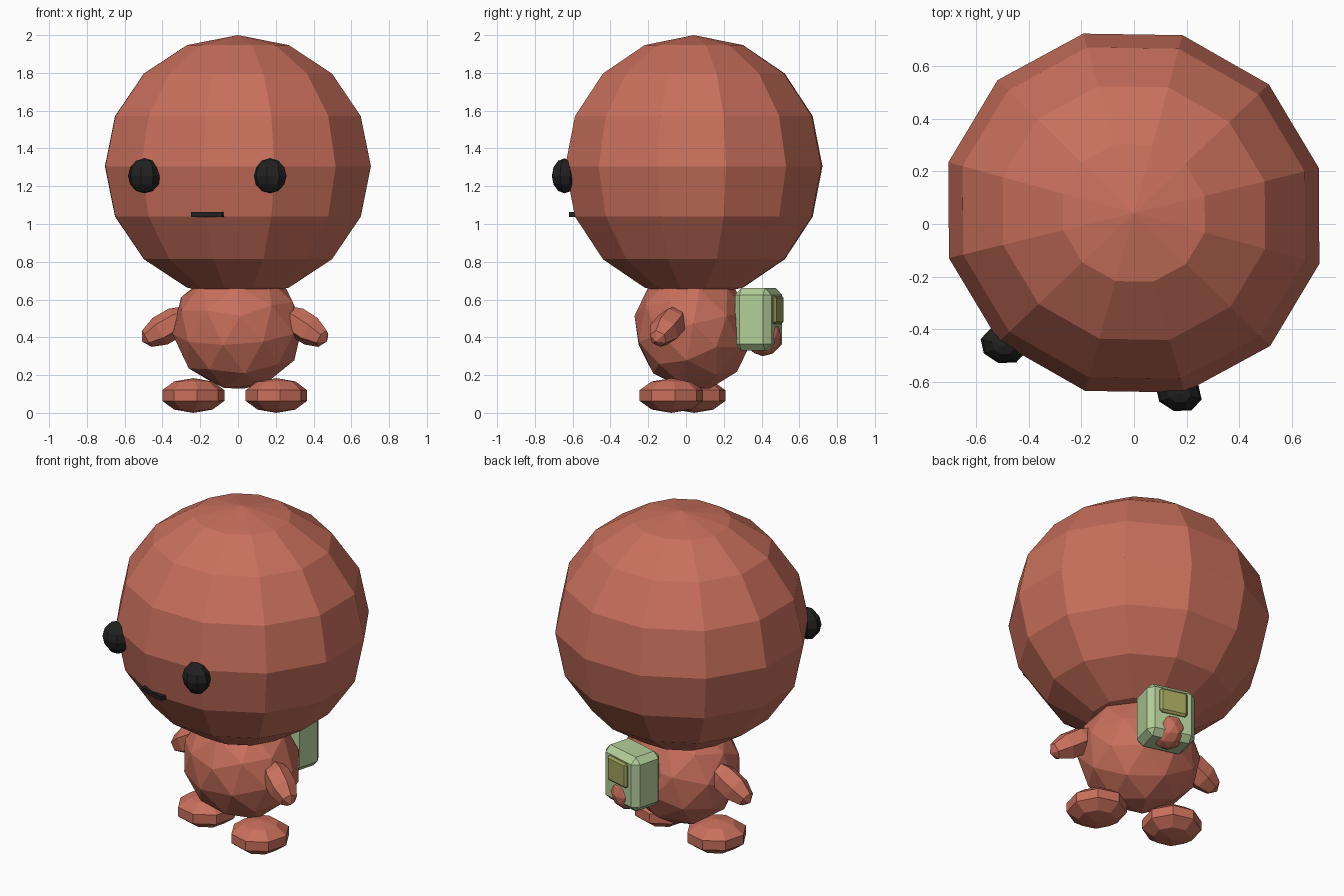
import bpy, bmesh
from math import radians
from mathutils import Matrix, Vector

if "Cube" in bpy.data.objects:
    bpy.data.objects.remove(bpy.data.objects["Cube"])

# Whole figure is turned a little towards its right
TURN = Matrix.Translation((-0.011, 0.003, 0)) @ Matrix.Rotation(radians(-15.3), 4, 'Z')


def material(name, rgb):
    m = bpy.data.materials.new(name)
    m.diffuse_color = (*rgb, 1)
    m.use_nodes = True
    m.node_tree.nodes["Principled BSDF"].inputs["Base Color"].default_value = m.diffuse_color
    return m


SKIN = material("skin", (0.58, 0.16, 0.105))
BLACK = material("black", (0.015, 0.015, 0.015))
GREEN = material("pack_green", (0.45, 0.62, 0.32))
OLIVE = material("pocket_olive", (0.36, 0.37, 0.11))


def finish(name, bm, mat, loc, scale, rot):
    """Place a unit shape in the figure's frame and make it an object."""
    bm.transform(TURN @ Matrix.Translation(loc) @ rot @ Matrix.Diagonal((*scale, 1)))
    bmesh.ops.recalc_face_normals(bm, faces=bm.faces[:])
    me = bpy.data.meshes.new(name)
    bm.to_mesh(me)
    bm.free()
    me.materials.append(mat)
    ob = bpy.data.objects.new(name, me)
    bpy.context.collection.objects.link(ob)
    return ob


def ball(name, mat, loc, scale, segs, rings, rot=Matrix.Identity(4)):
    bm = bmesh.new()
    bmesh.ops.create_uvsphere(bm, u_segments=segs, v_segments=rings, radius=1)
    return finish(name, bm, mat, loc, scale, rot)


def ico(name, mat, loc, scale, rot=Matrix.Identity(4)):
    bm = bmesh.new()
    bmesh.ops.create_icosphere(bm, subdivisions=2, radius=1)
    return finish(name, bm, mat, loc, scale, rot)


def box(name, mat, loc, size, bevel=0.0):
    bm = bmesh.new()
    bmesh.ops.create_cube(bm, size=1)
    ob = finish(name, bm, mat, loc, size, Matrix.Identity(4))
    if bevel:
        mod = ob.modifiers.new("chamfer", 'BEVEL')
        mod.width = bevel
        mod.segments = 1
    return ob


# Head and body
ball("head", SKIN, (0, 0.04, 1.305), (0.73, 0.70, 0.695), 12, 8)
ico("body", SKIN, (0, 0.035, 0.445), (0.35, 0.31, 0.33), Matrix.Rotation(radians(16), 4, 'X'))

# Face
box("mouth", BLACK, (0.008, -0.60, 1.05), (0.17, 0.042, 0.025))

# Paired parts
for side, s in (("right", 1), ("left", -1)):
    ball(side + "_eye", BLACK, (s * 0.345, -0.575, 1.255), (0.09, 0.07, 0.0925), 8, 6)
    aim = Vector((s * 0.12, -0.027, -0.07)).to_track_quat('Z', 'Y').to_matrix().to_4x4()
    ball(side + "_arm", SKIN, (s * 0.372, 0.0, 0.457), (0.085, 0.085, 0.16), 6, 5, aim)
    ball(side + "_foot", SKIN, (s * 0.228, -0.021, 0.092), (0.172, 0.178, 0.092), 8, 5,
         Matrix.Rotation(radians(s * 22), 4, 'Z'))

# Backpack, its pocket and the tail poking out below
box("backpack", GREEN, (0, 0.395, 0.495), (0.29, 0.20, 0.33), 0.035)
box("backpack_pocket", OLIVE, (0, 0.488, 0.545), (0.165, 0.05, 0.15), 0.012)
ico("tail", SKIN, (0, 0.42, 0.40), (0.1, 0.1, 0.1))
